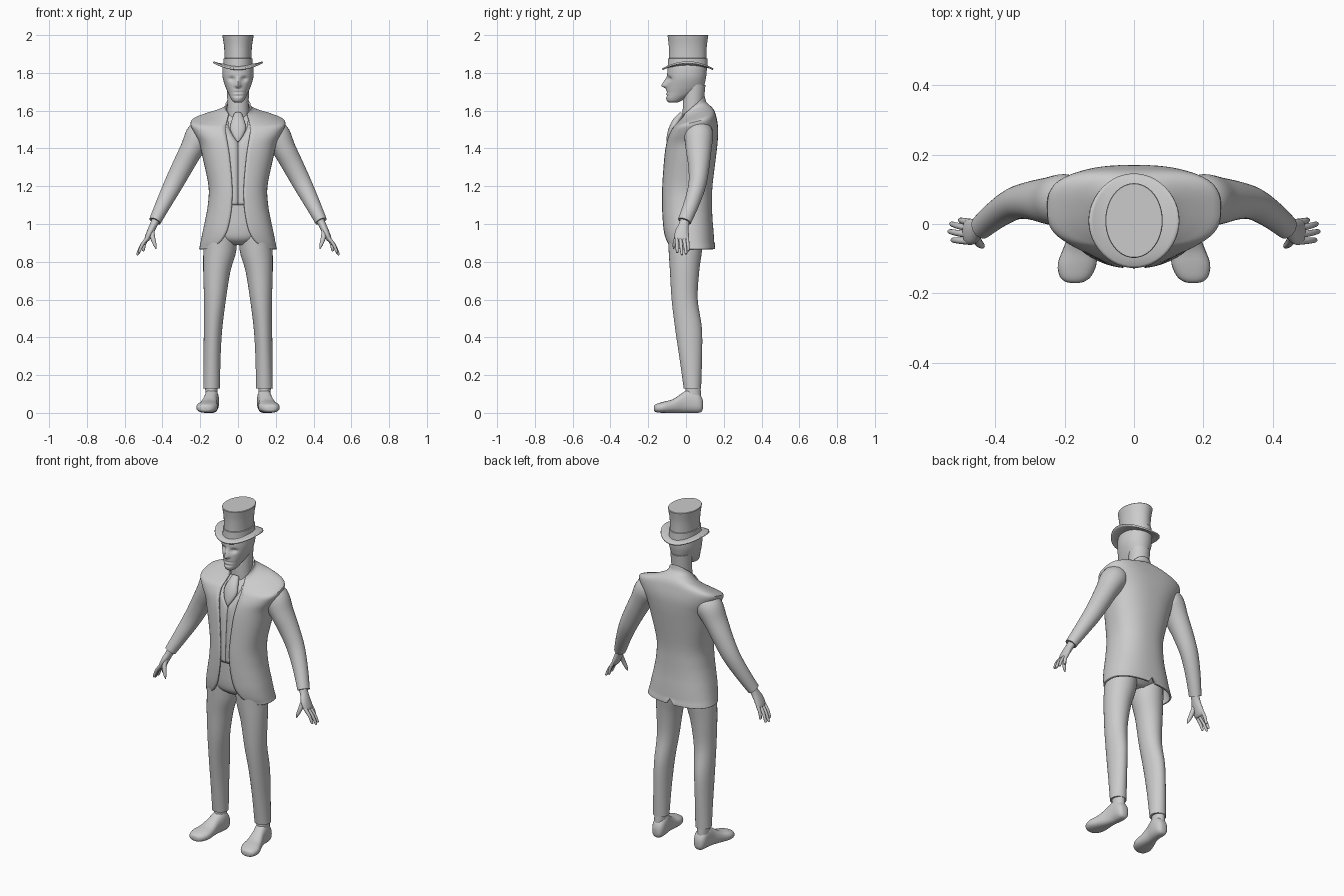
import bpy, bmesh, math
from mathutils import Vector

TAU = 2 * math.pi


def refine(rows, n=4):
    """Catmull-Rom subdivision of a list of number tuples."""
    out = []
    for i in range(len(rows) - 1):
        a, b, c, d = rows[max(i - 1, 0)], rows[i], rows[i + 1], rows[min(i + 2, len(rows) - 1)]
        for k in range(n):
            t = k / n
            out.append(tuple(0.5 * (2 * q + (r - p) * t + (2 * p - 5 * q + 4 * r - s) * t * t
                                    + (3 * q - p - 3 * r + s) * t ** 3)
                             for p, q, r, s in zip(a, b, c, d)))
    return out + [tuple(rows[-1])]


def skin(name, rings, closed=True, caps=True, thick=0, offset=-1, angle=40):
    """Bridge rings of points into one object."""
    bm = bmesh.new()
    vs = [[bm.verts.new(p) for p in r] for r in rings]
    m = len(rings[0])
    for a, b in zip(vs, vs[1:]):
        for j in range(m if closed else m - 1):
            k = (j + 1) % m
            bm.faces.new((a[j], b[j], b[k], a[k]))
    if caps:
        bm.faces.new(vs[0])
        bm.faces.new(vs[-1])
        bmesh.ops.recalc_face_normals(bm, faces=bm.faces)
    me = bpy.data.meshes.new(name)
    bm.to_mesh(me)
    bm.free()
    ob = bpy.data.objects.new(name, me)
    bpy.context.collection.objects.link(ob)
    if thick:
        mod = ob.modifiers.new("Thickness", "SOLIDIFY")
        mod.thickness, mod.offset = thick, offset
    bpy.ops.object.select_all(action='DESELECT')
    ob.select_set(True)
    bpy.context.view_layer.objects.active = ob
    bpy.ops.object.shade_smooth_by_angle(angle=math.radians(angle))
    return ob


def spow(v, p):
    return math.copysign(abs(v) ** p, v)


def oval(z, hw, yf, yb, x=0, p=1.0, n=32):
    """Horizontal oval section given by half width and front/back y."""
    return [Vector((x + hw * spow(math.sin(TAU * i / n), p),
                    (yf + yb) / 2 - (yb - yf) / 2 * spow(math.cos(TAU * i / n), p), z)) for i in range(n)]


def tube(name, pts, side=1, n=24, smooth=4):
    """Tube through (x, y, z, r_across, r_depth), mirrored by side."""
    pts = refine(pts, smooth)
    rings = []
    for i, q in enumerate(pts):
        c = Vector(q[:3])
        t = (Vector(pts[min(i + 1, len(pts) - 1)][:3]) - Vector(pts[max(i - 1, 0)][:3])).normalized()
        u = Vector((0, 1, 0)).cross(t).normalized()
        v = t.cross(u)
        ring = [c + u * q[3] * math.cos(TAU * k / n) + v * q[4] * math.sin(TAU * k / n) for k in range(n)]
        rings.append([Vector((side * w.x, w.y, w.z)) for w in ring])
    return skin(name, rings)


# Torso rows: z front, z back, half width, y front, y back, squareness
TORSO = [
    (1.57, 1.675, .068, -.025, .10, .95), (1.555, 1.645, .08, -.035, .108, .95),
    (1.54, 1.62, .13, -.045, .135, .85), (1.525, 1.60, .195, -.058, .15, .75),
    (1.51, 1.57, .25, -.07, .16, .7), (1.47, 1.51, .235, -.092, .17, .75),
    (1.42, 1.44, .205, -.107, .168, .8), (1.35, 1.35, .187, -.117, .158, .85),
    (1.2, 1.2, .156, -.127, .14, .85), (1.1, 1.1, .16, -.128, .138, .85),
    (1.03, 1.03, .172, -.126, .14, .85), (.97, .97, .185, -.122, .145, .85),
    (.93, .93, .193, -.116, .148, .85), (.9, .9, .199, -.108, .15, .85),
    (.88, .88, .203, -.1, .153, .85), (.867, .867, .206, -.095, .154, .85)]


def garment(name, first, gaps, inset, thick):
    """Open-fronted shell over the torso rows, gap = half width of opening."""
    rows = [TORSO[first + i] + (g,) for i, g in enumerate(gaps)]
    rings = []
    for zf, zb, hw, yf, yb, p, g in refine(rows, 4):
        hw, yf, yb = hw - inset, yf + inset, yb - inset
        a0 = math.asin(min(.98, max(g, .0005) / hw) ** (1 / p))
        ring = []
        for i in range(65):
            a = a0 + (TAU - 2 * a0) * i / 64
            y = (yf + yb) / 2 - (yb - yf) / 2 * spow(math.cos(a), p)
            x = hw * spow(math.sin(a), p)
            z = zf + (zb - zf) * (y - yf) / (yb - yf)
            if y > .08:  # small back vent
                z = max(z, .9 - 2 * abs(x))
            ring.append(Vector((x, y, z)))
        rings.append(ring)
    return skin(name, rings, closed=False, caps=False, thick=thick)


# Jacket, waistcoat and shirt layers
garment("jacket", 0, [.05, .055, .06, .063, .065, .062, .054, .044, .031, .033, .042, .056, .075, .1, .14, .175],
        0, .009)
garment("waistcoat", 2, [.05, .052, .048, .03, .001, .001, .001, .001], .01, .006)
garment("shirt", 0, [.001] * 8, .016, .004)
tube("cravat", [(0, -.02, 1.585, .02, .012), (0, -.05, 1.545, .035, .02), (0, -.071, 1.505, .042, .02),
                (0, -.088, 1.465, .026, .014), (0, -.097, 1.435, .004, .006)])

# Trouser seat
skin("trouser_seat", [oval(z, h, f, b, p=.9) for z, h, f, b in refine(
    [(1.16, .14, -.108, .12), (1.05, .155, -.108, .125), (.97, .165, -.106, .12),
     (.92, .13, -.095, .1), (.89, .05, -.06, .06)])])

# Limbs, mirrored
for side, tag in ((1, "left"), (-1, "right")):
    legs = [(1.0, .088, .085, -.1, .1), (.86, .096, .087, -.092, .085), (.75, .112, .072, -.085, .07),
            (.6, .122, .058, -.076, .062), (.45, .132, .049, -.058, .084), (.3, .137, .045, -.036, .085),
            (.13, .14, .044, -.012, .08)]
    skin(tag + "_trouser_leg", [oval(z, h, f, b, side * x) for z, x, h, f, b in refine(legs)])
    tube(tag + "_ankle", [(.141, .037, .17, .034, .038), (.141, .037, .1, .032, .042),
                          (.141, .035, .04, .034, .046)], side)
    # Shoe: y, x, half width, sole z, top z
    shoe = [(.09, .138, .014, .025, .06), (.082, .138, .028, .006, .085), (.06, .138, .037, 0, .112),
            (.02, .14, .038, 0, .128), (-.02, .147, .038, 0, .105), (-.07, .156, .048, 0, .072),
            (-.115, .164, .056, 0, .06), (-.15, .169, .046, .002, .05), (-.165, .171, .03, .007, .042),
            (-.17, .171, .014, .014, .034)]
    rings = []
    for y, x, h, z0, z1 in refine(shoe, 3):
        rings.append([Vector((side * (x + h * spow(math.cos(TAU * i / 24), .85)), y,
                              max(0, (z0 + z1) / 2 + (z1 - z0) / 2 * spow(math.sin(TAU * i / 24), .8))))
                      for i in range(24)])
    skin(tag + "_shoe", rings, angle=60)
    tube(tag + "_sleeve", [(.15, .07, 1.5, .05, .06), (.198, .068, 1.475, .074, .076),
                           (.245, .067, 1.395, .062, .068), (.293, .068, 1.305, .056, .056),
                           (.342, .06, 1.21, .05, .047), (.393, .03, 1.11, .041, .041),
                           (.44, -.008, 1.015, .032, .036)], side, n=32)
    # Hand: palm, four fingers, thumb
    tube(tag + "_palm", [(.43, -.003, 1.03, .022, .026), (.447, -.012, .995, .02, .027),
                         (.466, -.022, .955, .018, .037), (.482, -.022, .92, .014, .037),
                         (.487, -.022, .91, .006, .03)], side)
    for i, (by, tx, ty, tz) in enumerate([(.006, .503, .012, .856), (-.012, .53, .001, .84),
                                          (-.031, .535, -.021, .836), (-.05, .526, -.046, .848)]):
        b, t = Vector((.478, by, .928)), Vector((tx, ty, tz))
        m = b.lerp(t, .5) + Vector((.004, 0, .004))
        e = b.lerp(t, .93)
        tube(f"{tag}_finger_{i + 1}", [(*b, .01, .01), (*m, .009, .009), (*e, .007, .007), (*t, .002, .002)],
             side, n=12, smooth=3)
    tube(tag + "_thumb", [(.458, -.03, .975, .014, .014), (.452, -.05, .93, .013, .012),
                          (.44, -.062, .89, .009, .009), (.433, -.066, .868, .002, .002)], side, n=12)

# Neck and head
tube("neck", [(0, .035, 1.53, .058, .052), (0, .038, 1.63, .056, .055), (0, .045, 1.74, .06, .058)], n=32)
head = [(1.643, .018, -.09, -.045), (1.652, .03, -.101, -.025), (1.67, .041, -.106, .01),
        (1.695, .053, -.105, .06), (1.725, .066, -.104, .092), (1.765, .079, -.1, .104),
        (1.8, .083, -.099, .109), (1.84, .08, -.094, .109), (1.88, .062, -.075, .095)]
rings = []
for z, h, f, b in refine(head, 7):
    ring = oval(z, h, f, b, p=.95, n=72)
    nose = max(0, min((1.785 - z) / .05, (z - 1.715) / .016, 1))
    for v in ring:
        if v.y < 0:
            v.y += .014 * math.exp(-((abs(v.x) - .033) / .016) ** 2 - ((z - 1.768) / .012) ** 2)
            v.y -= .028 * nose * math.exp(-(v.x / (.008 + .006 * nose)) ** 2)
            v.y += .006 * math.exp(-(v.x / .025) ** 2) * (math.exp(-((z - 1.697) / .004) ** 2)
                                                          + math.exp(-((z - 1.678) / .006) ** 2))
    rings.append(ring)
skin("head", rings, angle=70)

# Top hat: crown, band, curled brim
crown = [(1.83, .073, -.092, .11), (1.88, .071, -.09, .108), (1.94, .074, -.091, .11),
         (1.985, .081, -.096, .116), (1.997, .083, -.098, .118)]
rings = [oval(*r, n=48) for r in refine(crown)]
skin("hat_crown", rings + [oval(2.0, .081, -.096, .116, n=48)])
skin("hat_band", [oval(1.835, .078, -.097, .115, n=48), oval(1.876, .076, -.095, .113, n=48),
                  oval(1.878, .07, -.09, .107, n=48)])
rings = []
for k in range(7):
    t = k / 6
    ring = oval(1.838, .068 + .062 * t, -.085 - .04 * t, .1 + .044 * t, n=48)
    for i, v in enumerate(ring):
        v.z -= .019 * math.cos(2 * TAU * i / 48) * (.35 + .65 * t * t)
    rings.append(ring)
skin("hat_brim", rings, caps=False, thick=.009, offset=0)
